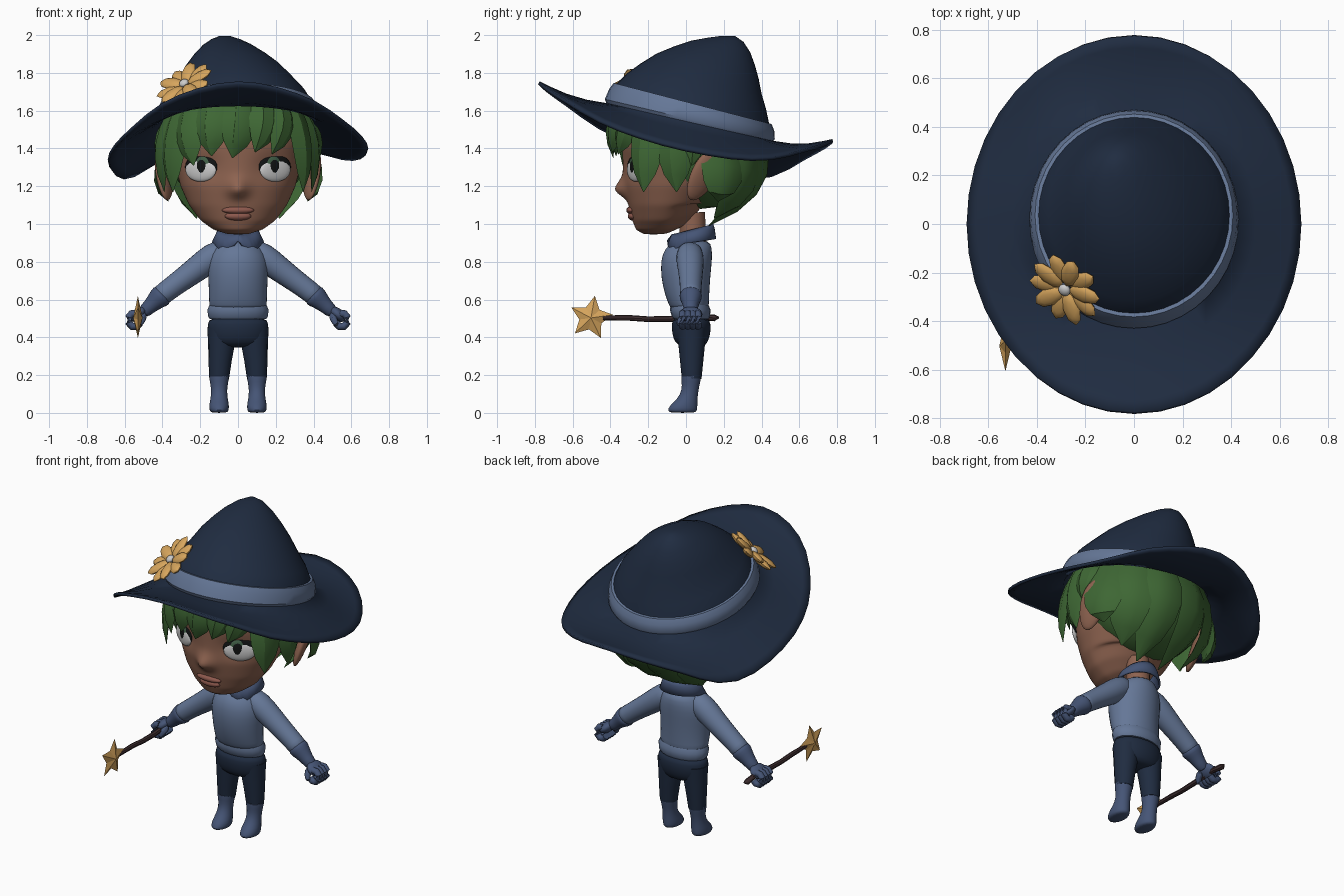
import bpy, bmesh
from math import sin, cos, pi, radians, exp
from mathutils import Vector, Matrix, Euler

if "Cube" in bpy.data.objects:
    bpy.data.objects.remove(bpy.data.objects["Cube"])

COL = dict(navy=(.014, .025, .052), shirt=(.13, .185, .31), glove=(.06, .09, .18), hair=(.048, .135, .034),
           skin=(.27, .125, .08), lip=(.27, .10, .075), gold=(.68, .38, .11), wood=(.05, .028, .03),
           white=(.75, .75, .75), iris=(.05, .11, .06), black=(.005, .006, .006))
MAT = {}
for key, c in COL.items():
    MAT[key] = bpy.data.materials.new(key)
    MAT[key].diffuse_color = (*c, 1)


def finish(name, bm, mat, sub=0, thick=0, angle=40):
    bmesh.ops.recalc_face_normals(bm, faces=bm.faces)
    me = bpy.data.meshes.new(name)
    bm.to_mesh(me)
    bm.free()
    ob = bpy.data.objects.new(name, me)
    bpy.context.collection.objects.link(ob)
    me.materials.append(MAT[mat])
    bpy.ops.object.select_all(action='DESELECT')
    ob.select_set(True)
    bpy.context.view_layer.objects.active = ob
    bpy.ops.object.shade_smooth_by_angle(angle=radians(angle))
    if sub:
        mod = ob.modifiers.new('sub', 'SUBSURF')
        mod.levels = mod.render_levels = sub
    if thick:
        ob.modifiers.new('thick', 'SOLIDIFY').thickness = thick
    return ob


def add_loft(bm, rings, cap0=True, cap1=True):
    vs = [[bm.verts.new(p) for p in r] for r in rings]
    n = len(vs[0])
    for a, b in zip(vs, vs[1:]):
        for i in range(n):
            j = (i + 1) % n
            bm.faces.new((a[i], a[j], b[j], b[i]))
    if cap0:
        bm.faces.new(vs[0])
    if cap1:
        bm.faces.new(vs[-1])


def loft(name, rings, mat, cap0=True, cap1=True, **kw):
    bm = bmesh.new()
    add_loft(bm, rings, cap0, cap1)
    return finish(name, bm, mat, **kw)


def ring(cx, cy, cz, rx, ry, slope=0, n=40):
    # angle 0 faces the front, positive toward +x
    return [Vector((cx + rx * sin(a), cy - ry * cos(a), cz - slope * ry * cos(a)))
            for a in (2 * pi * i / n for i in range(n))]


def stack(rows, cx=0, n=20):
    # rows of z, half width, front y, back y
    return [ring(cx, (f + b) / 2, z, w, (b - f) / 2, 0, n) for z, w, f, b in rows]


def tube(name, pts, mat, n=12, **kw):
    P = [Vector(p[:3]) for p in pts]
    rings = []
    for i, p in enumerate(P):
        q = (P[min(i + 1, len(P) - 1)] - P[max(i - 1, 0)]).to_track_quat('Z', 'Y')
        rings.append([p + q @ Vector((cos(2 * pi * k / n), sin(2 * pi * k / n), 0)) * pts[i][3] for k in range(n)])
    return loft(name, rings, mat, **kw)


def ball(name, loc, rad, mat, rot=(0, 0, 0), taper=0):
    bm = bmesh.new()
    bmesh.ops.create_uvsphere(bm, u_segments=20, v_segments=12, radius=1)
    for v in bm.verts:
        k = 1 + taper * v.co.z
        v.co.x, v.co.y = v.co.x * k, v.co.y * k
    bm.transform(Matrix.LocRotScale(Vector(loc), Euler(rot), Vector(rad)))
    return finish(name, bm, mat, angle=180)


# hat: wavy brim lofted into a leaning crown
H = [1.755, 1.68, 1.52, 1.40, 1.35, 1.41, 1.45, 1.38, 1.25, 1.34, 1.48, 1.67]


def rim_z(u):
    i = int(u)
    t = u - i
    a, b, c, d = (H[(i + k) % 12] for k in (-1, 0, 1, 2))
    return b + .5 * t * (c - a + t * (2 * a - 5 * b + 4 * c - d + t * (3 * (b - c) + d - a)))


N = 40
base = ring(0, .02, 1.54, .42, .44, -.227)
rim = [Vector((.69 * sin(2 * pi * i / N), -.775 * cos(2 * pi * i / N), rim_z(12 * i / N))) for i in range(N)]
brim = []
for t in (0, .15, .4, .7):
    brim.append([r.lerp(b, t) - Vector((0, 0, .02 * sin(pi * t) * cos(2 * pi * i / N) ** 2))
                 for i, (r, b) in enumerate(zip(rim, base))])
crown = [(0, .035, 1.635, .395, .405, -.26), (0, .055, 1.70, .355, .37, -.26), (-.01, .08, 1.77, .30, .32, -.25),
         (-.025, .115, 1.835, .25, .27, -.25), (-.04, .15, 1.89, .195, .215, -.23),
         (-.055, .185, 1.94, .135, .155, -.2), (-.065, .21, 1.975, .08, .095, -.12), (-.07, .22, 1.995, .03, .04, 0)]
loft('hat', brim + [base] + [ring(*c) for c in crown], 'navy', cap0=False, thick=.018, angle=60)
loft('hat_band', [ring(0, .02, 1.535, .42, .44, -.23), ring(0, .02, 1.555, .432, .45, -.235),
                  ring(0, .03, 1.605, .425, .437, -.25), ring(0, .035, 1.638, .408, .418, -.26),
                  ring(0, .035, 1.638, .385, .395, -.26)], 'shirt', cap0=False, cap1=False)

# hat flower
q = Vector((-.45, -.5, .75)).to_track_quat('Z', 'Y')
centre = Vector((-.28, -.265, 1.735))
bm = bmesh.new()
for i in range(10):
    M = (Matrix.Translation(centre) @ q.to_matrix().to_4x4() @ Matrix.Rotation(2 * pi * i / 10, 4, 'Z')
         @ Matrix.Translation((.09, 0, .012 * (i % 2))) @ Matrix.Rotation(-.1, 4, 'Y')
         @ Matrix.Diagonal((.075, .04, .02, 1)))
    bmesh.ops.create_uvsphere(bm, u_segments=8, v_segments=6, radius=1, matrix=M)
finish('flower_petals', bm, 'gold')
ball('flower_centre', centre + q @ Vector((0, 0, .015)), (.026, .026, .018), 'white', q.to_euler())

# head with nose bump, eye hollows and a jaw rising to the back
rows = [(.945, .05, -.22, -.12), (.97, .13, -.265, .0), (1.02, .20, -.285, .06), (1.1, .26, -.305, .12),
        (1.2, .305, -.325, .2), (1.3, .33, -.335, .26), (1.42, .35, -.34, .3), (1.55, .34, -.31, .3), (1.65, .25, -.2, .22)]
fine = [rows[0]]
for a, b in zip(rows, rows[1:]):
    for t in (.25, .5, .75, 1):
        fine.append(tuple(x + (y - x) * t for x, y in zip(a, b)))
rings = stack(fine, n=48)
for r in rings:
    for p in r:
        if p.y < -.1:
            s = .06 if p.z > 1.175 else .03
            p.y -= .075 * exp(-(p.x / .04) ** 2 - ((p.z - 1.175) / s) ** 2)
            p.y += .025 * exp(-((abs(p.x) - .17) / .08) ** 2 - ((p.z - 1.3) / .06) ** 2)
        elif p.z < 1.1:
            p.z += .25 * (p.y + .1)
loft('head', rings, 'skin', sub=1, angle=180)
ball('upper_lip', (0, -.292, 1.073), (.085, .024, .02), 'lip')
ball('lower_lip', (0, -.28, 1.042), (.07, .028, .024), 'lip')
tube('neck', [(0, .04, .88, .07), (0, .03, 1.06, .07)], 'skin')

for s, side in ((1, 'left'), (-1, 'right')):
    # eye layers
    yaw = s * .52
    out = Vector((sin(yaw), -cos(yaw), 0))
    e = Vector((s * .195, -.26, 1.29))
    ball(side + '_eyelash', e + Vector((0, 0, .012)), (.098, .019, .066), 'black', (0, 0, yaw))
    ball(side + '_eye', e + out * .004 - Vector((0, 0, .004)), (.094, .02, .062), 'white', (0, 0, yaw))
    e2 = e + Vector((-s * .012, 0, .008))
    ball(side + '_iris', e2 + out * .012, (.06, .016, .062), 'iris', (0, 0, yaw))
    ball(side + '_pupil', e2 + out * .02, (.036, .0115, .044), 'black', (0, 0, yaw))
    # pointed ear
    ball(side + '_ear', (s * .39, .095, 1.26), (.032, .078, .15), 'skin', (-.4, s * .3, s * .45), .12)

    # sleeve, glove and curled hand
    tube(side + '_sleeve', [(s * .06, .02, .87, .06), (s * .13, .02, .83, .08), (s * .22, .025, .76, .07),
                            (s * .31, .025, .695, .062), (s * .39, .025, .635, .058), (s * .42, .025, .61, .06)],
         'shirt', sub=1, angle=60)
    tube(side + '_glove', [(s * .39, .025, .635, .05), (s * .405, .025, .62, .066), (s * .43, .025, .6, .055),
                           (s * .47, .025, .56, .038), (s * .51, .025, .525, .038)], 'glove', sub=1, angle=60)
    ball(side + '_palm', (s * .528, .025, .522), (.05, .062, .03), 'glove', (0, s * .75, 0))
    for k in range(4):
        y = -.018 + k * .027
        arc = [(s * (.549 + .032 * cos(t)), y, .492 + .037 * sin(t), .02) for t in (1.9, 1.1, .4, -.4, -1.2, -2, -2.7)]
        tube(f'{side}_finger_{k + 1}', arc, 'glove', n=8, angle=60)
    tube(side + '_thumb', [(s * .5, .01, .525, .024), (s * .505, -.03, .495, .022), (s * .525, -.042, .46, .015)],
         'glove', n=8, sub=1)

    # trouser leg and boot
    tube(side + '_leg', [(s * .085, .03, .45, .078), (s * .088, .03, .36, .07), (s * .095, .03, .28, .062),
                         (s * .1, .03, .18, .052)], 'navy', n=16)
    loft(side + '_boot', stack([(0, .042, -.088, .052), (.012, .052, -.1, .06), (.04, .054, -.088, .062),
                                (.075, .046, -.045, .062), (.12, .042, -.022, .066), (.17, .05, -.024, .078),
                                (.2, .057, -.028, .084), (.205, .045, -.018, .075)], s * .1, 16), 'glove', sub=1, angle=60)

# torso, waistband, hips
loft('shirt', stack([(.54, .15, -.08, .12), (.57, .155, -.09, .122), (.62, .155, -.112, .124), (.72, .16, -.135, .13),
                     (.81, .165, -.135, .14), (.87, .135, -.115, .14), (.92, .085, -.06, .125)]), 'shirt', sub=1, angle=60)
loft('shirt_hem', stack([(.498, .15, -.065, .12), (.51, .158, -.075, .127), (.545, .162, -.085, .13),
                         (.57, .152, -.082, .12)]), 'shirt')
loft('trouser_hips', stack([(.345, .11, -.02, .09), (.37, .148, -.06, .115), (.42, .162, -.075, .132),
                            (.47, .163, -.078, .132), (.51, .155, -.07, .123)]), 'navy', sub=1, angle=60)

# collar with two front points
top, low = ring(0, .045, .975, .095, .1, .25, 36), ring(0, .03, .905, .138, .13, .12, 36)
for i, p in enumerate(low):
    d = min(i, 36 - i) * 10
    p.z -= .035 * max(0, 1 - abs(d - 40) / 30)
    if d == 0:
        p.z += .025
mid = [a.lerp(b, .45) + Vector((0, 0, .012)) for a, b in zip(top, low)]
loft('collar', [top, mid, low], 'glove', cap0=False, cap1=False, thick=.012)

# hair: rounded base plus broad pointed locks
ball('hair_base', (0, .08, 1.37), (.365, .31, .29), 'hair')
# root angle, tip x, y, z, half width
locks = [(2, -.03, -.385, 1.35, .1), (22, .09, -.39, 1.38, .09), (-20, -.14, -.37, 1.36, .1),
         (38, .18, -.36, 1.37, .09), (-41, -.235, -.335, 1.31, .1)]
side_locks = [(57, .345, -.225, 1.17, .105), (79, .39, -.05, 1.17, .105), (97, .41, .03, 1.31, .09),
              (114, .37, .17, 1.12, .125), (136, .22, .15, 1.03, .135), (162, .08, .12, .99, .135)]
locks += side_locks + [(-a, -x, y, z, w) for a, x, y, z, w in side_locks]
bm = bmesh.new()
for ang, tx, ty, tz, width in locks:
    a = radians(ang)
    out = Vector((sin(a), -cos(a), 0))
    back = abs(ang) > 105
    root = Vector((0, .03, 0)) + out * .36
    root.z = 1.57 - .23 * root.y
    ctrl = Vector((0, .02, 1.2 if back else (root.z + tz) / 2 + .03)) + out * (.52 if back else .465)
    tip = Vector((tx, ty, tz))
    rings = []
    for t, k in ((0, 1), (.2, 1.02), (.4, 1), (.6, .9), (.8, .62), (1, .03)):
        p = root * (1 - t) ** 2 + ctrl * 2 * t * (1 - t) + tip * t * t
        d = (ctrl - root).lerp(tip - ctrl, t).normalized()
        across = d.cross(out).normalized()
        up = across.cross(d)
        up *= 1 if up.dot(out) > 0 or back else -1
        rings.append([p + across * k * width * u + up * h * k for u, h in
                      ((-1, -.03), (-.45, .012), (.25, .022), (1, -.015), (.4, -.035), (-.4, -.035))])
    add_loft(bm, rings)
finish('hair_locks', bm, 'hair', angle=30)

# wand stick and star
tube('wand_stick', [(-.53, .175, .505, .004), (-.535, .15, .503, .018), (-.53, .08, .508, .015), (-.53, 0, .502, .016),
                    (-.528, -.1, .497, .016), (-.53, -.2, .496, .015), (-.532, -.3, .503, .015), (-.53, -.44, .503, .013)],
     'wood', n=8)
bm = bmesh.new()
edge = []
for i in range(10):
    a, r = radians(80 + 36 * i), (.062 if i % 2 else .118)
    edge.append(bm.verts.new((-.53, -.503 + r * cos(a), .503 + r * sin(a))))
for x in (-.555, -.505):
    apex = bm.verts.new((x, -.503, .503))
    for i in range(10):
        bm.faces.new((edge[i], edge[(i + 1) % 10], apex))
finish('wand_star', bm, 'gold', angle=10)

for m in bpy.data.materials:
    if m.users and not m.is_grease_pencil:
        m.use_nodes = True
        m.node_tree.nodes["Principled BSDF"].inputs["Base Color"].default_value = m.diffuse_color
